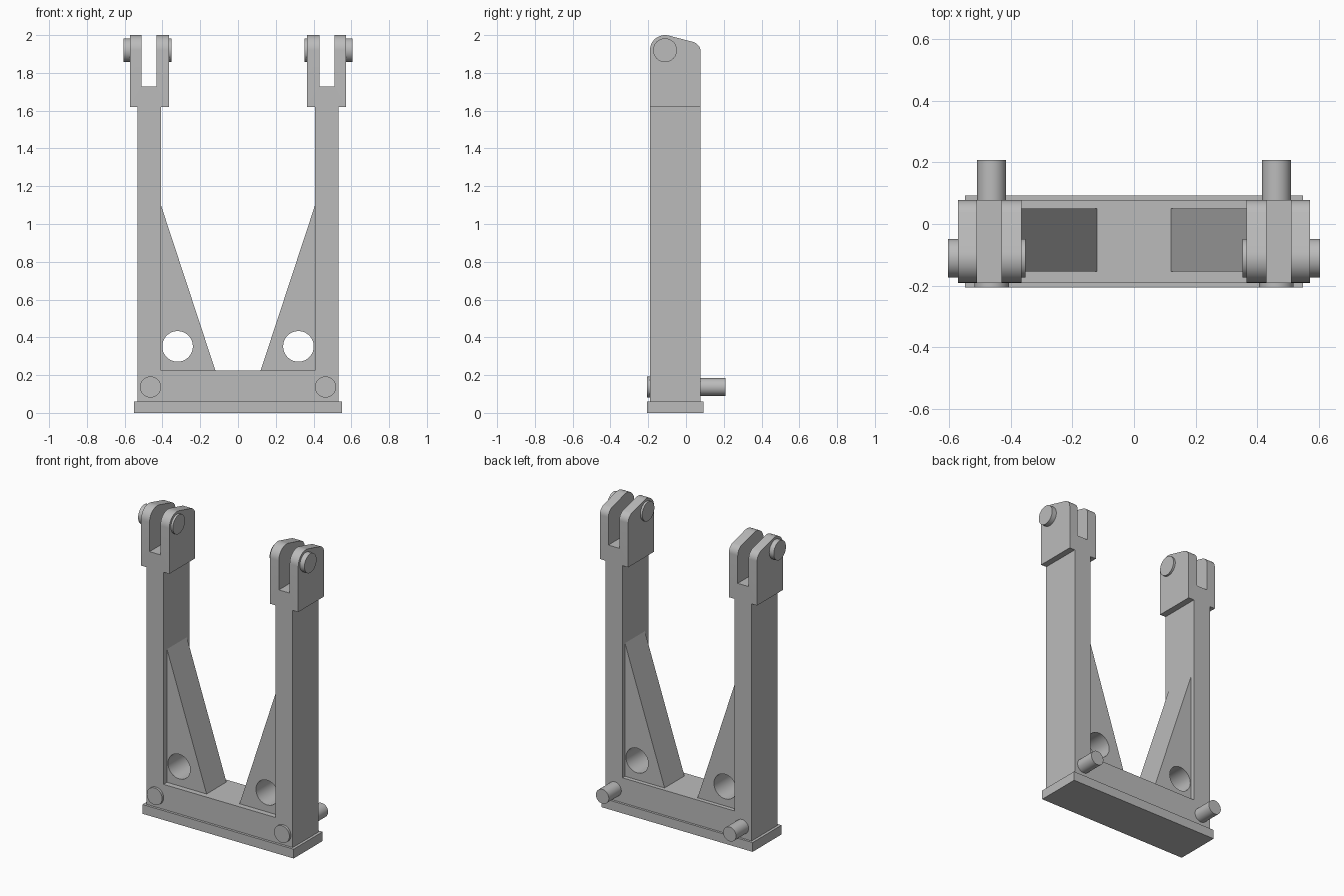
import bpy
import bmesh
from math import radians, sin, cos
from mathutils import Vector

if "Cube" in bpy.data.objects:
    bpy.data.objects.remove(bpy.data.objects["Cube"], do_unlink=True)

steel = bpy.data.materials.new("grey_steel")
steel.use_nodes = True
GREY = (0.5, 0.5, 0.5, 1)
steel.diffuse_color = GREY
steel.node_tree.nodes["Principled BSDF"].inputs["Base Color"].default_value = GREY

FRONT, BACK = -0.191, 0.078      # faces of the posts
POST_IN, POST_OUT = 0.408, 0.532


def extrude(name, points, axis, start, end):
    """Prism from a closed outline: (x, z) along y, or (y, z) along x."""
    def place(p, d):
        return Vector((p[0], d, p[1])) if axis == "y" else Vector((d, p[0], p[1]))
    bm = bmesh.new()
    face = bm.faces.new([bm.verts.new(place(p, start)) for p in points])
    moved = bmesh.ops.extrude_face_region(bm, geom=[face])["geom"]
    step = Vector((0, end - start, 0)) if axis == "y" else Vector((end - start, 0, 0))
    bmesh.ops.translate(bm, vec=step, verts=[v for v in moved if isinstance(v, bmesh.types.BMVert)])
    bmesh.ops.recalc_face_normals(bm, faces=bm.faces)
    mesh = bpy.data.meshes.new(name)
    bm.to_mesh(mesh)
    bm.free()
    mesh.materials.append(steel)
    obj = bpy.data.objects.new(name, mesh)
    bpy.context.collection.objects.link(obj)
    return obj


def arc(centre, radius, first, last, steps):
    angles = [radians(first + (last - first) * i / steps) for i in range(steps + 1)]
    return [(centre[0] + radius * cos(a), centre[1] + radius * sin(a)) for a in angles]


def rod(name, centre, radius, axis, start, end):
    return extrude(name, arc(centre, radius, 0, 360, 48)[:-1], axis, start, end)


def rect(a0, a1, z0, z1):
    return [(a0, z0), (a1, z0), (a1, z1), (a0, z1)]


def select_only(obj):
    bpy.ops.object.select_all(action="DESELECT")
    obj.select_set(True)
    bpy.context.view_layer.objects.active = obj


def cut(target, cutter):
    select_only(target)
    mod = target.modifiers.new("cut", "BOOLEAN")
    mod.operation = "DIFFERENCE"
    mod.solver = "EXACT"
    mod.object = cutter
    bpy.ops.object.modifier_apply(modifier=mod.name)
    bpy.data.objects.remove(cutter, do_unlink=True)


def smooth(obj):
    select_only(obj)
    bpy.ops.object.shade_smooth_by_angle(angle=radians(30))


# Base plate and the U-shaped frame of crossbar and posts
extrude("base_plate", rect(-0.55, 0.55, 0, 0.061), "y", -0.207, 0.093)
half = [(POST_IN, 0.225), (POST_IN, 1.62), (POST_OUT, 1.62), (POST_OUT, 0.061)]
extrude("frame", half + [(-x, z) for x, z in reversed(half)], "y", FRONT, BACK)

# Side outline of the forked ends: rounded front, sloping top, rounded back
PIN = (-0.111, 1.92)
fork_side = ([(BACK, 1.62), (FRONT, 1.62)]
             + arc(PIN, 0.08, 180, 75, 14)
             + arc((0.022, 1.91), 0.056, 75, 0, 10))

for s, side in ((1, "left"), (-1, "right")):
    # Triangular brace with a round hole
    brace = extrude(side + "_brace", [(s * 0.12, 0.225), (s * POST_IN, 0.225), (s * POST_IN, 1.1)],
                    "y", -0.155, 0.051)
    cut(brace, rod("hole_cutter", (s * 0.32, 0.352), 0.081, "y", -0.3, 0.3))
    smooth(brace)

    # Forked post end
    fork = extrude(side + "_fork", fork_side, "x", s * 0.366, s * 0.572)
    cut(fork, extrude("slot_cutter", rect(s * 0.431, s * 0.51, 1.728, 2.2), "y", -0.4, 0.4))
    smooth(fork)

    # Pin ends on both outer faces of the fork
    smooth(rod(side + "_fork_pin_outer", PIN, 0.063, "x", s * 0.572, s * 0.605))
    smooth(rod(side + "_fork_pin_inner", PIN, 0.063, "x", s * 0.366, s * 0.352))

    # Bolt through the foot: flat head in front, long shank behind
    bolt = (s * 0.463, 0.137)
    smooth(rod(side + "_bolt_head", bolt, 0.056, "y", -0.207, FRONT))
    smooth(rod(side + "_bolt_shank", bolt, 0.047, "y", BACK, 0.208))
